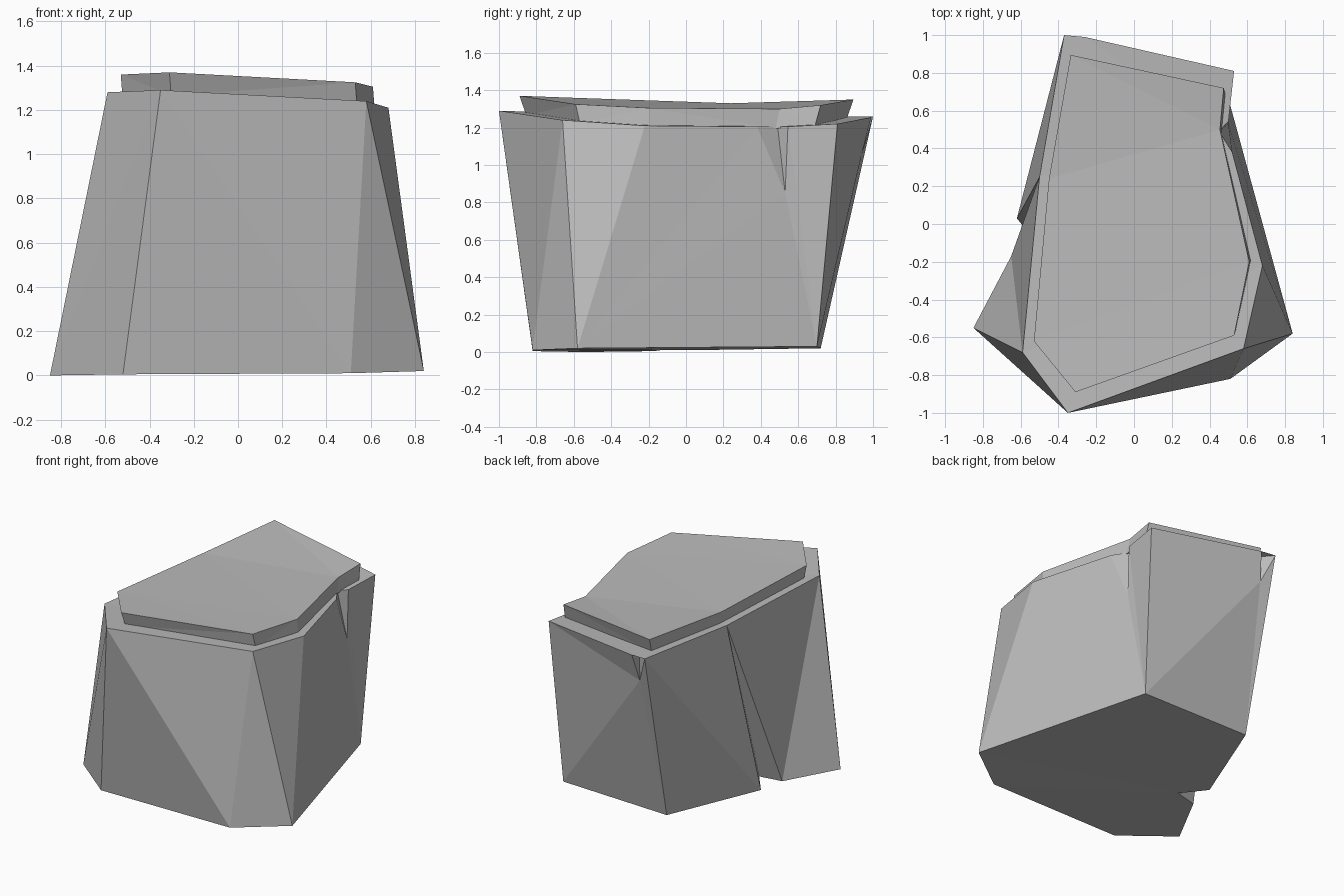
import bpy
import bmesh

cube = bpy.data.objects.get("Cube")
if cube:
    bpy.data.objects.remove(cube, do_unlink=True)

stone = bpy.data.materials.new("stone_grey")
stone.use_nodes = True
grey = (0.5, 0.5, 0.5, 1)
stone.diffuse_color = grey
stone.node_tree.nodes["Principled BSDF"].inputs["Base Color"].default_value = grey


def build(name, points, faces):
    """Make a faceted solid from named corner points and faces spelled by their letters."""
    bm = bmesh.new()
    v = {key: bm.verts.new(co) for key, co in points.items()}
    for face in faces.split():
        bm.faces.new([v[key] for key in face])
    bmesh.ops.triangulate(bm, faces=[f for f in bm.faces if len(f.verts) > 3])
    bmesh.ops.recalc_face_normals(bm, faces=bm.faces)
    mesh = bpy.data.meshes.new(name)
    bm.to_mesh(mesh)
    bm.free()
    mesh.materials.append(stone)
    obj = bpy.data.objects.new(name, mesh)
    bpy.context.collection.objects.link(obj)
    return obj


# Body: capitals are rim corners, small letters are foot corners and crack tips
body = {
    "A": (-.35, -1.0, 1.29), "B": (.58, -.66, 1.24), "C": (.68, -.22, 1.21),
    "V": (.52, .38, 1.205), "D": (.45, .49, 1.205), "W": (.50, .545, 1.205),
    "E": (.53, .81, 1.22), "F": (-.26, .99, 1.255), "T": (-.24, .875, 1.25),
    "G": (-.37, 1.0, 1.26), "H": (-.50, .25, 1.25), "I": (-.59, -.68, 1.28),
    "j": (.84, -.58, .02), "k": (.51, -.82, .01), "l": (-.52, -.82, .005),
    "m": (-.85, -.55, 0), "n": (-.65, -.17, .005), "o": (-.49, -.135, .01),
    "p": (-.62, .03, .01), "q": (-.35, .72, .02), "r": (.49, .70, .03),
    "w": (.50, .53, .85), "s": (-.29, .94, 1.06),
}
front_faces = "lkA kBA kjB jCB mlA mAI"
right_faces = "jVC jwV wDV wWD jrw rWw rEW"
back_faces = "rsE sFE sTF sGT qsr qGs"
left_faces = "mIn nIH nHo oHp pHG pGq"
caps = "ABCVDWEFTGHI mnopqrjkl"
build("rock_body", body,
      " ".join((front_faces, right_faces, back_faces, left_faces, caps)))

# Cap slab: a raised plate that flares slightly upward from the rim
top = {
    "A": (-.31, -.89, 1.37), "B": (.53, -.59, 1.325), "C": (.61, -.20, 1.305),
    "D": (.455, .50, 1.30), "E": (.475, .72, 1.32), "F": (-.335, .895, 1.35),
    "G": (-.45, .24, 1.33), "H": (-.53, -.62, 1.36),
}
slab = dict(top)
for key, (x, y, z) in top.items():
    slab[key.lower()] = (x + .008, y * .96, z - .105)
ring = "ABCDEFGH"
sides = [a + b + b.lower() + a.lower() for a, b in zip(ring, ring[1:] + ring[0])]
build("cap_slab", slab, " ".join(["DEFG", "CDG", "ABCGH", ring.lower()] + sides))
